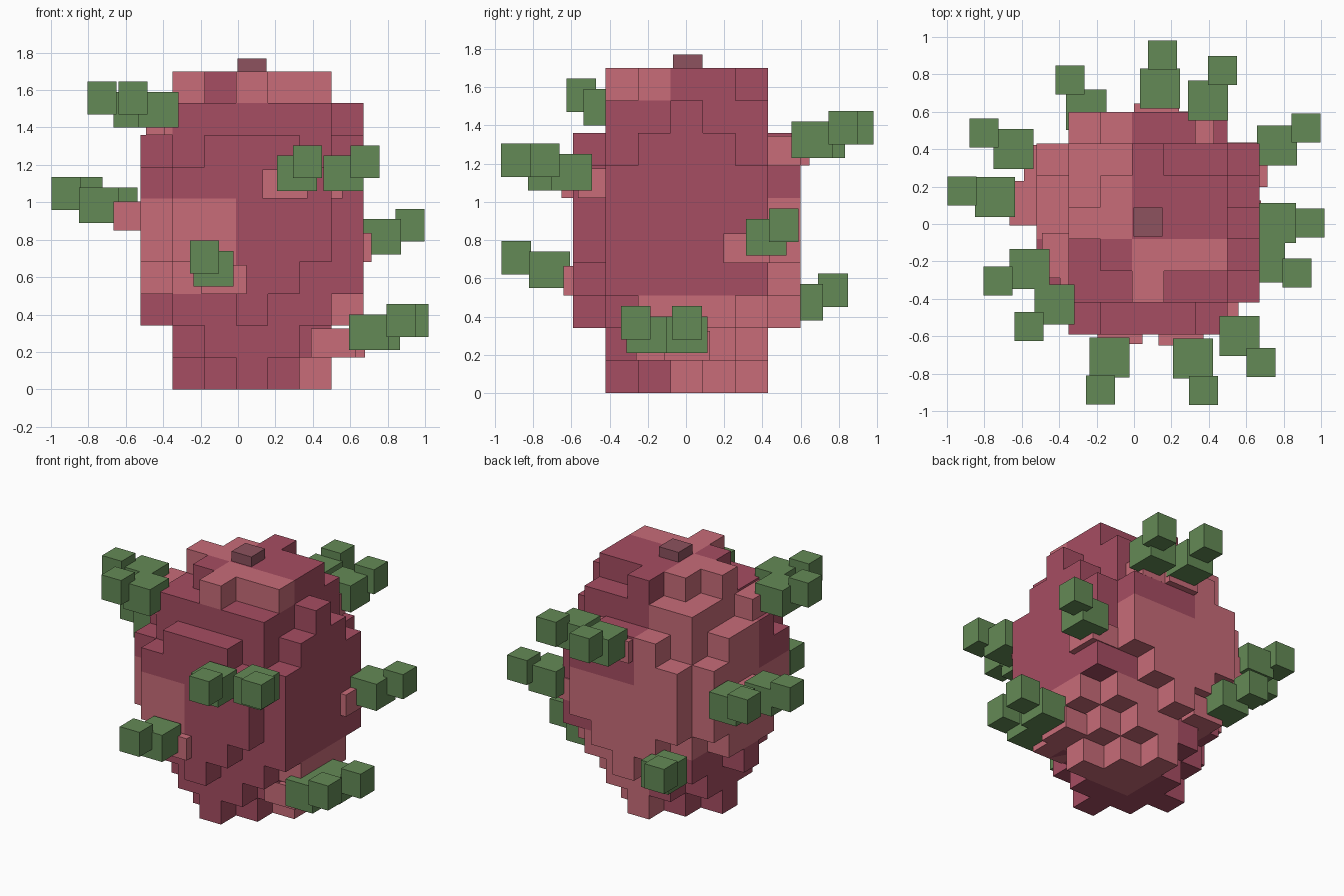
import bpy, bmesh, math
from mathutils import Matrix, Vector

if "Cube" in bpy.data.objects:
    bpy.data.objects.remove(bpy.data.objects["Cube"])

CELL = 0.17
CX, CY = 0.075, 0.005        # body axis


def material(name, rgb):
    m = bpy.data.materials.new(name)
    m.diffuse_color = (*rgb, 1)
    m.use_nodes = True
    m.node_tree.nodes["Principled BSDF"].inputs["Base Color"].default_value = m.diffuse_color
    return m


CRIMSON = material("crimson skin", (0.381, 0.074, 0.122))
PINK = material("pink skin", (0.58, 0.15, 0.19))
GREEN = material("green tip", (0.127, 0.254, 0.093))
BROWN = material("stem brown", (0.266, 0.084, 0.112))


def finish(bm, name, mats):
    mesh = bpy.data.meshes.new(name)
    bm.to_mesh(mesh)
    bm.free()
    for m in mats:
        mesh.materials.append(m)
    ob = bpy.data.objects.new(name, mesh)
    bpy.context.collection.objects.link(ob)
    return ob


def block(name, centre, size, mat):
    bm = bmesh.new()
    bmesh.ops.create_cube(bm, size=1, matrix=Matrix.Translation(centre) @ Matrix.Diagonal((*size, 1)))
    return finish(bm, name, [mat])


# Fruit body: stacked round layers of cells, squared radius per layer
LAYERS = [4.5, 7.2, 9.65, 12.5, 14, 14, 14, 11, 8.6, 4.7]
cells = {(i, j, k) for k, r2 in enumerate(LAYERS)
         for i in range(-3, 4) for j in range(-3, 4)
         if (i - 0.1) ** 2 + j ** 2 <= r2}

# Skin patches: three-cell chunks (x, y, z) that are pink
PINK_CHUNKS = {(0, 0, 1), (0, 1, 1), (0, 2, 1), (1, 2, 1),
               (0, 1, 2), (0, 2, 2), (0, 1, 3), (1, 0, 3),
               (1, 1, 0), (1, 2, 0), (2, 0, 0), (2, 1, 0)}

bm = bmesh.new()
corner = {}


def vert(p):
    key = tuple(round(c * 2) for c in p)
    if key not in corner:
        corner[key] = bm.verts.new((CX + p[0] * CELL, CY + p[1] * CELL, (p[2] + 0.5) * CELL))
    return corner[key]


for c in sorted(cells):
    chunk = ((c[0] + 3) // 3, (c[1] + 3) // 3, c[2] // 3)
    for axis in range(3):
        for s in (-1, 1):
            n = Vector((0, 0, 0))
            n[axis] = s
            if tuple(int(a + b) for a, b in zip(c, n)) in cells:
                continue
            u = Vector((0, 0, 0))
            u[(axis + 1) % 3] = 0.5
            v = n.cross(u)
            mid = Vector(c) + n * 0.5
            f = bm.faces.new([vert(mid + d) for d in (-u - v, u - v, u + v, v - u)])
            f.material_index = int(chunk in PINK_CHUNKS)
finish(bm, "fruit_body", [CRIMSON, PINK])

# Stem stub
block("stem", (CX, CY + 0.005, 1.71), (0.155, 0.155, 0.12), BROWN)

# Leaf scales: angle, distance of the middle block, cell row
LEAVES = [(85, 0.722, 7), (64, 0.729, 7), (118.6, 0.69, 2),
          (151.2, 0.82, 5), (170.3, 0.83, 5), (201.1, 0.68, 8),
          (221, 0.663, 8), (254.1, 0.748, 3), (288.3, 0.764, 6),
          (309, 0.778, 6), (0, 0.685, 1), (341.4, 0.66, 1), (31, 0.805, 4)]
# Each scale steps outward and upward: part, offset, bottom, width, height
STEPS = [("scale_base", -0.2, 0.0, 0.24, 0.155, PINK),
         ("scale_middle", 0.0, 0.04, 0.214, 0.19, GREEN),
         ("scale_tip", 0.18, 0.11, 0.155, 0.175, GREEN)]
for angle, dist, row in LEAVES:
    a = math.radians(angle)
    for name, off, low, w, h, mat in STEPS:
        r = dist + off
        block(name, (CX + r * math.cos(a), CY + r * math.sin(a), row * CELL + low + h / 2),
              (w, w, h), mat)
